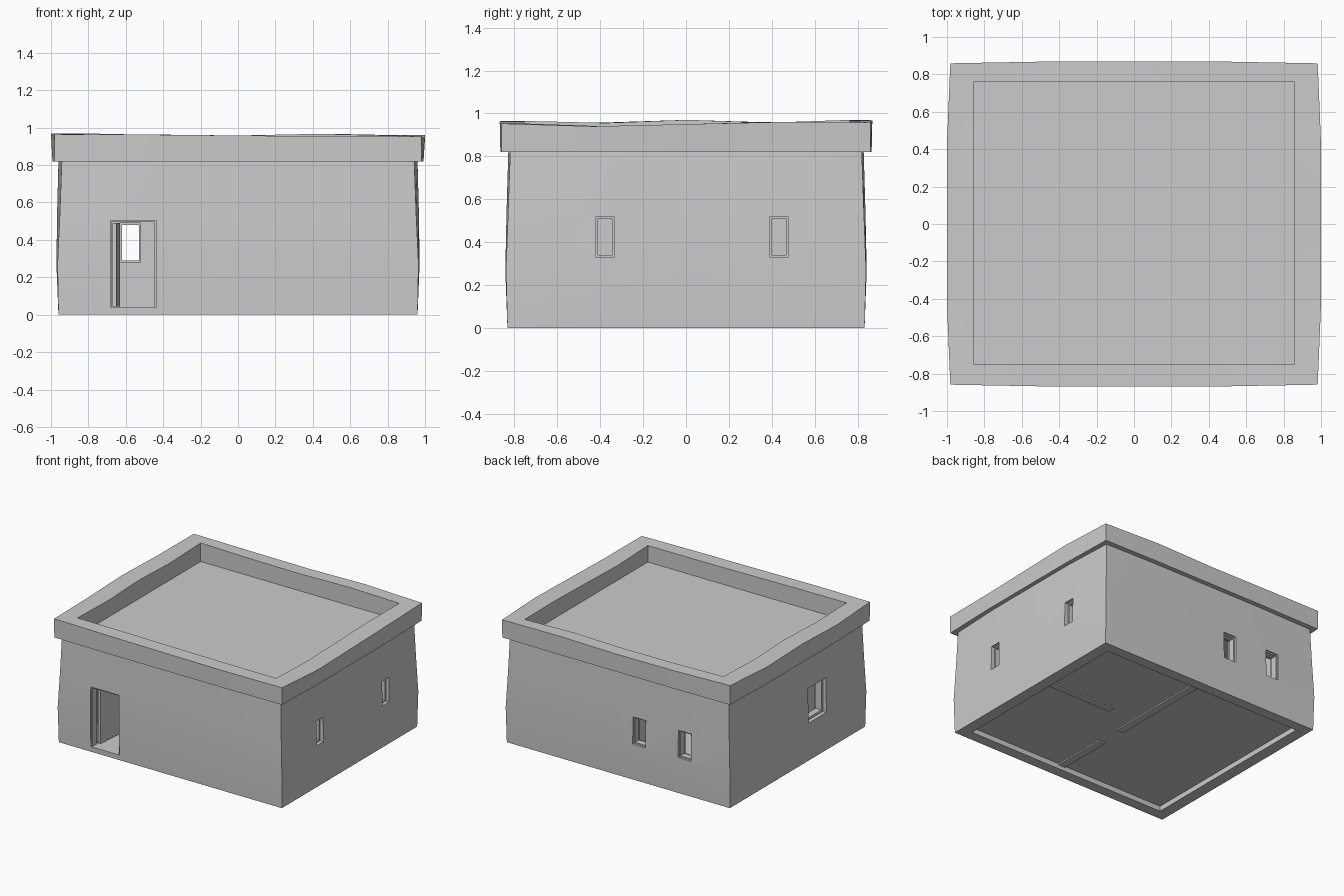
import bpy, bmesh, math
from mathutils import Matrix, Vector

if "Cube" in bpy.data.objects:
    bpy.data.objects.remove(bpy.data.objects["Cube"])

T = [-1, -0.5, 0, 0.5]          # sample positions along each side


def loop(hx, hy, z, sag=0.0, cy=0.0):
    """Closed rectangular loop; sag pulls the corners in, z may be one value or 16."""
    pts = []
    for side in range(4):
        for t in T:
            u = [(t, -1), (1, t), (-t, 1), (-1, -t)][side]
            zz = z[len(pts)] if isinstance(z, list) else z
            sx = sag * abs(u[1]) ** 6
            sy = sag * abs(u[0]) ** 6
            pts.append((u[0] * hx - math.copysign(sx, u[0]) * (abs(u[0]) == 1),
                        cy + u[1] * hy - math.copysign(sy, u[1]) * 0.5 * (abs(u[1]) == 1), zz))
    return pts


def finish(name, bm, smooth=False):
    bmesh.ops.recalc_face_normals(bm, faces=bm.faces)
    me = bpy.data.meshes.new(name)
    bm.to_mesh(me)
    bm.free()
    ob = bpy.data.objects.new(name, me)
    bpy.context.collection.objects.link(ob)
    if smooth:
        shade(ob)
    return ob


def shade(ob):
    bpy.ops.object.select_all(action='DESELECT')
    ob.select_set(True)
    bpy.context.view_layer.objects.active = ob
    bpy.ops.object.shade_smooth_by_angle(angle=math.radians(25))


def closed_loft(name, loops, smooth=False):
    bm = bmesh.new()
    rings = [[bm.verts.new(p) for p in lp] for lp in loops]
    n = len(rings[0])
    for a, b in zip(rings, rings[1:] + rings[:1]):
        for i in range(n):
            j = (i + 1) % n
            bm.faces.new((a[i], a[j], b[j], b[i]))
    return finish(name, bm, smooth)


def add_box(bm, lo, hi):
    lo, hi = Vector(lo), Vector(hi)
    m = Matrix.Translation((lo + hi) / 2) @ Matrix.Diagonal((*(hi - lo), 1))
    return bmesh.ops.create_cube(bm, size=1, matrix=m)["verts"]


def box(name, lo, hi):
    bm = bmesh.new()
    add_box(bm, lo, hi)
    return finish(name, bm)


def oriented(axis, a0, a1, d0, d1, z0, z1):
    """Box corners: a runs along the wall, d through it (axis = wall normal)."""
    if axis == 'x':
        return (d0, a0, z0), (d1, a1, z1)
    return (a0, d0, z0), (a1, d1, z1)


# Thick adobe walls, slightly bulging
walls = closed_loft("walls", [
    loop(0.96, 0.832, 0.0, 0.0),
    loop(0.971, 0.842, 0.27, 0.006),
    loop(0.967, 0.836, 0.55, 0.015),
    loop(0.96, 0.828, 0.82, 0.018),
    loop(0.87, 0.75, 0.82),
    loop(0.87, 0.75, 0.0)])

# Openings: name, wall normal, centre along wall, width, wall position, z range
openings = [
    ("door", 'y', -0.56, 0.246, -0.80, 0.04, 0.505),
    ("back_window_1", 'y', -0.575, 0.11, 0.80, 0.28, 0.49),
    ("back_window_2", 'y', -0.185, 0.11, 0.80, 0.28, 0.49),
    ("right_window_1", 'x', -0.377, 0.085, 0.915, 0.33, 0.52),
    ("right_window_2", 'x', 0.433, 0.085, 0.915, 0.33, 0.52),
    ("left_window", 'x', -0.23, 0.22, -0.915, 0.30, 0.57),
]
for name, axis, c, w, d, z0, z1 in openings:
    a0, a1 = c - w / 2, c + w / 2
    cutter = box(name + "_cutter", *oriented(axis, a0, a1, d - 0.15, d + 0.15, z0, z1))
    cutter.hide_render = True
    mod = walls.modifiers.new(name, 'BOOLEAN')
    mod.operation, mod.object, mod.solver = 'DIFFERENCE', cutter, 'EXACT'
    bpy.context.view_layer.objects.active = walls
    bpy.ops.object.modifier_apply(modifier=name)
    bpy.data.objects.remove(cutter)
    # Slim frame set in the middle of the wall
    f, dep = (0.018 if name == "left_window" else 0.01), 0.025
    bm = bmesh.new()
    bars = [(a0, a0 + f, z0, z1), (a1 - f, a1, z0, z1), (a0 + f, a1 - f, z1 - f, z1)]
    if name != "door":
        bars.append((a0 + f, a1 - f, z0, z0 + f))
    for b0, b1, y0, y1 in bars:
        add_box(bm, *oriented(axis, b0, b1, d - dep, d + dep, y0, y1))
    finish(name + "_frame", bm)
shade(walls)

# Parapet ring with an uneven top, four heights per side
tops = [0.965, 0.963, 0.958, 0.954,
        0.953, 0.940, 0.950, 0.960,
        0.957, 0.967, 0.958, 0.961,
        0.970, 0.957, 0.970, 0.956]
closed_loft("parapet", [
    loop(0.992, 0.865, 0.82, 0.012),
    loop(1.0, 0.868, tops, 0.018),
    loop(0.855, 0.757, tops, cy=0.005),
    loop(0.855, 0.757, 0.82, cy=0.005)], True)

# Flat roof deck
box("roof", (-0.87, -0.765, 0.80), (0.87, 0.77, 0.825))

# Floor, a single sheet
bm = bmesh.new()
bmesh.ops.create_grid(bm, x_segments=1, y_segments=1, size=1,
                      matrix=Matrix.Translation((0, 0, 0.04)) @ Matrix.Diagonal((0.87, 0.75, 1, 1)))
finish("floor", bm)

# Inner partition walls
box("partition_back", (0.01, -0.11, 0.03), (0.07, 0.75, 0.80))
box("partition_front", (0.01, -0.75, 0.03), (0.07, -0.31, 0.80))
box("partition_side", (0.28, 0.06, 0.03), (0.87, 0.12, 0.80))

# Door leaf, swung open into the room
leaf = box("door_leaf", (-0.02, 0, 0), (0, 0.225, 0.445))
leaf.location = (-0.65, -0.765, 0.045)
leaf.rotation_euler = (0, 0, math.radians(-5))
